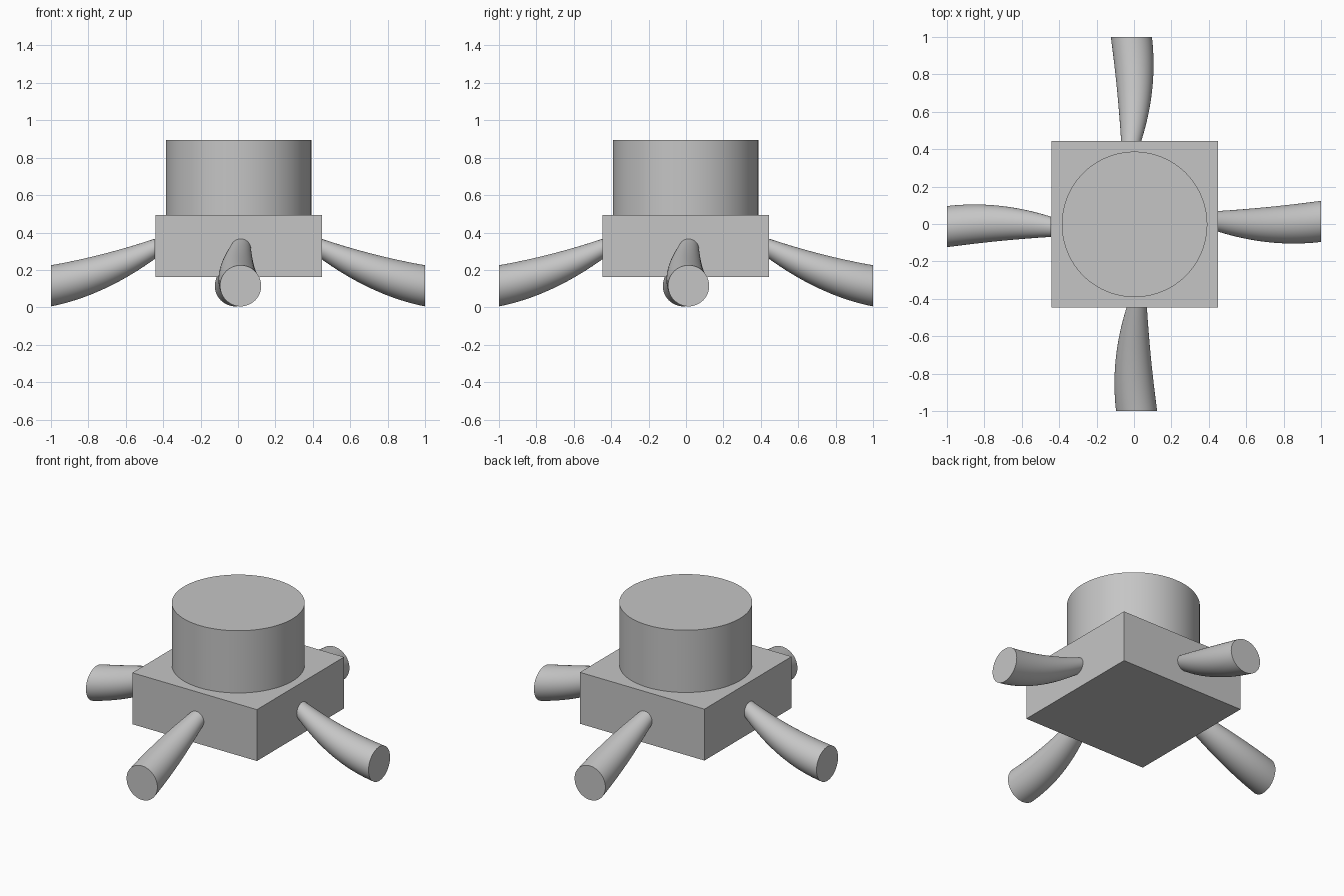
import bpy
import bmesh
from math import cos, sin, pi, radians
from mathutils import Matrix, Vector

cube = bpy.data.objects.get("Cube")
if cube:
    bpy.data.objects.remove(cube, do_unlink=True)

# Single plain grey
GREY = (0.56, 0.56, 0.56, 1)
grey = bpy.data.materials.new("plain_grey")
grey.use_nodes = True
grey.diffuse_color = GREY
grey.node_tree.nodes["Principled BSDF"].inputs["Base Color"].default_value = GREY


def add_object(name, bm):
    bmesh.ops.recalc_face_normals(bm, faces=bm.faces)
    mesh = bpy.data.meshes.new(name)
    bm.to_mesh(mesh)
    bm.free()
    mesh.materials.append(grey)
    obj = bpy.data.objects.new(name, mesh)
    bpy.context.collection.objects.link(obj)
    bpy.ops.object.select_all(action="DESELECT")
    obj.select_set(True)
    bpy.context.view_layer.objects.active = obj
    bpy.ops.object.shade_smooth_by_angle(angle=radians(30))
    return obj


def bezier(a, b, c, t):
    return a * (1 - t) ** 2 + 2 * b * t * (1 - t) + c * t * t


def curved_leg(name, angle, steps=20, sides=48):
    # Flaring round leg, lofted along a bent path and cut flat at both ends
    root, bend, foot = (Vector(p) for p in
                        ((0.444, 0.015, 0.313), (0.722, -0.021, 0.167), (1, 0.014, 0.115)))
    bm = bmesh.new()
    rings = []
    for i in range(steps + 1):
        t = i / steps
        centre = bezier(root, bend, foot, t)
        radius = bezier(0.054, 0.107, 0.11, t)
        rings.append([bm.verts.new(centre + radius * Vector((0, cos(a), sin(a))))
                      for a in (2 * pi * k / sides for k in range(sides))])
    for low, high in zip(rings, rings[1:]):
        for k in range(sides):
            n = (k + 1) % sides
            bm.faces.new((low[k], low[n], high[n], high[k]))
    bm.faces.new(rings[0])
    bm.faces.new(rings[-1])
    bmesh.ops.rotate(bm, verts=bm.verts, matrix=Matrix.Rotation(angle, 3, "Z"))
    add_object(name, bm)


# Square body
bm = bmesh.new()
bmesh.ops.create_cube(bm, size=1, matrix=Matrix.Translation((0.003, -0.002, 0.327))
                      @ Matrix.Diagonal((0.89, 0.89, 0.332, 1)))
add_object("body_block", bm)

# Round drum on top
bm = bmesh.new()
bmesh.ops.create_cone(bm, cap_ends=True, segments=96, radius1=0.389, radius2=0.389,
                      depth=0.402, matrix=Matrix.Translation((0.003, -0.002, 0.694)))
add_object("top_drum", bm)

# Four legs in a pinwheel
for i, side in enumerate(("left", "back", "right", "front")):
    curved_leg(side + "_leg", i * pi / 2)
